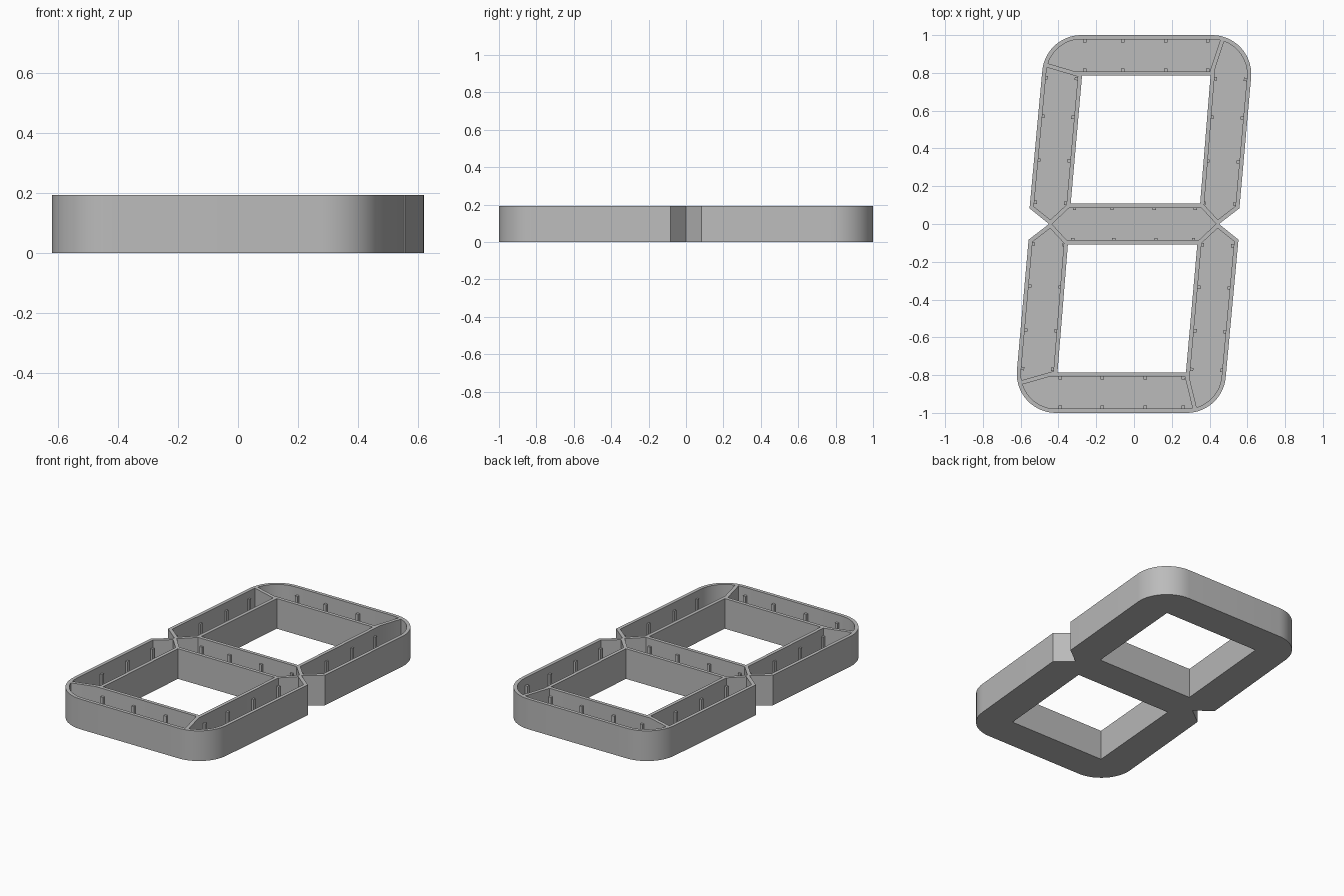
import bpy, bmesh, math
from mathutils import Vector

HEIGHT, FLOOR, PIN_TOP = 0.193, 0.02, 0.145
WALL, RADIUS = 0.022, 0.207

cube = bpy.data.objects.get("Cube")
if cube:
    bpy.data.objects.remove(cube, do_unlink=True)

grey = bpy.data.materials.new("plain grey")
grey.use_nodes = True
grey.diffuse_color = (0.5, 0.5, 0.5, 1)
grey.node_tree.nodes["Principled BSDF"].inputs["Base Color"].default_value = (0.5, 0.5, 0.5, 1)


def V(x, y):
    return Vector((x, y))


def flip(points):
    """Half turn about the vertical axis."""
    return [-p for p in points]


def fillet(prev, corner, nxt, radius, steps=14):
    """Arc that rounds one convex corner of a counter-clockwise outline."""
    a, b = (prev - corner).normalized(), (nxt - corner).normalized()
    half = a.angle(b) / 2
    centre = corner + (a + b).normalized() * radius / math.sin(half)
    start = corner + a * radius / math.tan(half) - centre
    sweep = math.pi - 2 * half
    arc = []
    for i in range(steps + 1):
        t = sweep * i / steps
        c, s = math.cos(t), math.sin(t)
        arc.append(centre + V(start.x * c - start.y * s, start.x * s + start.y * c))
    return arc


def keep(poly, a, b, gap):
    """Clip a convex polygon to the left of line a-b, leaving a gap."""
    d = (b - a).normalized()
    normal = V(-d.y, d.x)
    dist = [(p - a).dot(normal) - gap for p in poly]
    out = []
    for i, p in enumerate(poly):
        j = (i + 1) % len(poly)
        if dist[i] >= 0:
            out.append(p)
        if dist[i] * dist[j] < 0:
            out.append(p.lerp(poly[j], dist[i] / (dist[i] - dist[j])))
    return out


def prism_object(name, outlines):
    """Object made of upright prisms, each given as (outline, bottom, top)."""
    bm = bmesh.new()
    for poly, low, high in outlines:
        face = bm.faces.new([bm.verts.new((p.x, p.y, low)) for p in poly])
        top = bmesh.ops.extrude_face_region(bm, geom=[face])["geom"]
        verts = [v for v in top if isinstance(v, bmesh.types.BMVert)]
        bmesh.ops.translate(bm, verts=verts, vec=(0, 0, high - low))
    bmesh.ops.recalc_face_normals(bm, faces=bm.faces[:])
    mesh = bpy.data.meshes.new(name)
    bm.to_mesh(mesh)
    bm.free()
    mesh.materials.append(grey)
    obj = bpy.data.objects.new(name, mesh)
    bpy.context.collection.objects.link(obj)
    return obj


# Key points of the upper loop; the lower loop is its half turn
notch_l, notch_r = V(-0.45, 0), V(0.45, 0)
side_l, side_r = V(-0.553, 0.083), V(0.558, 0.083)
corner_l, corner_r = V(-0.468, 1), V(0.64, 1)
hole = [V(-0.335, 0.108), V(0.35, 0.108), V(0.405, 0.785), V(-0.275, 0.785)]
h_bl, h_br, h_tr, h_tl = hole

# Slanted outline with rounded outer corners and side notches
half = [notch_r, side_r]
half += fillet(side_r, corner_r, corner_l, RADIUS)
half += fillet(corner_r, corner_l, side_l, RADIUS)
half += [side_l]
body = prism_object("segment_housing", [(half + flip(half), 0, HEIGHT)])

# Inner face of the outer wall around the upper loop
sharp = [notch_l, notch_r, side_r, corner_r, corner_l, side_l]
inner = sharp
for i, p in enumerate(sharp):
    if i > 0:
        inner = keep(inner, p, sharp[(i + 1) % len(sharp)], WALL)
top_l = min(inner, key=lambda p: p.x - p.y)
top_r = max(inner, key=lambda p: p.x + p.y)
loop = []
for i, p in enumerate(inner):
    if p in (top_l, top_r):
        loop += fillet(inner[i - 1], p, inner[(i + 1) % len(inner)], RADIUS - WALL)
    else:
        loop.append(p)


def loop_cells(out_l, out_r):
    """Three pockets of a loop, split by dividers to the outer points."""
    g = WALL / 2
    top = keep(keep(keep(loop, h_tl, h_tr, WALL), out_l, h_tl, g), h_tr, out_r, g)
    left = keep(keep(keep(loop, h_bl, h_tl, WALL), h_tl, out_l, g), notch_l, h_bl, g)
    right = keep(keep(keep(loop, h_tr, h_br, WALL), out_r, h_tr, g), h_br, notch_r, g)
    return [top, left, right]


cells = loop_cells(V(-0.46, 0.84), V(0.47, 0.98))
cells += [flip(c) for c in loop_cells(V(-0.32, 0.97), V(0.60, 0.84))]

# Middle pocket
hexagon = [notch_l, -h_br, -h_bl, notch_r, h_br, h_bl]
middle = hexagon
for i, p in enumerate(hexagon):
    middle = keep(middle, p, hexagon[(i + 1) % 6], WALL if i in (1, 4) else WALL / 2)
cells.append(middle)

# Cut the pockets down to the floor and the two openings right through
cuts = [(c, FLOOR, HEIGHT + 0.1) for c in cells]
cuts += [(h, -0.1, HEIGHT + 0.1) for h in (hole, flip(hole))]
cutter = prism_object("pocket_cutter", cuts)
cutter.hide_render = True
mod = body.modifiers.new("pockets", "BOOLEAN")
mod.operation, mod.solver, mod.object = "DIFFERENCE", "EXACT", cutter
bpy.ops.object.select_all(action="DESELECT")
body.select_set(True)
bpy.context.view_layer.objects.active = body
bpy.ops.object.modifier_apply(modifier=mod.name)
bpy.data.objects.remove(cutter, do_unlink=True)
bpy.ops.object.shade_smooth_by_angle(angle=math.radians(30))

# Small support pins in rows of four along the pocket walls
rows = [
    (V(-0.26, 0.97), V(0.39, 0.97)), (V(-0.26, 0.813), V(0.39, 0.813)),
    (V(-0.465, 0.775), V(-0.523, 0.115)), (V(-0.305, 0.77), V(-0.362, 0.11)),
    (V(0.59, 0.765), V(0.533, 0.105)), (V(0.43, 0.77), V(0.37, 0.11)),
    (V(-0.315, 0.082), V(0.325, 0.082)),
]
pins = []
for a, b in rows:
    along = (b - a).normalized() * 0.009
    across = V(-along.y, along.x)
    for t in (0, 0.31, 0.66, 1):
        p = a.lerp(b, t)
        square = [p - along - across, p + along - across, p + along + across, p - along + across]
        pins += [(square, FLOOR, PIN_TOP), (flip(square), FLOOR, PIN_TOP)]
prism_object("support_pins", pins)
